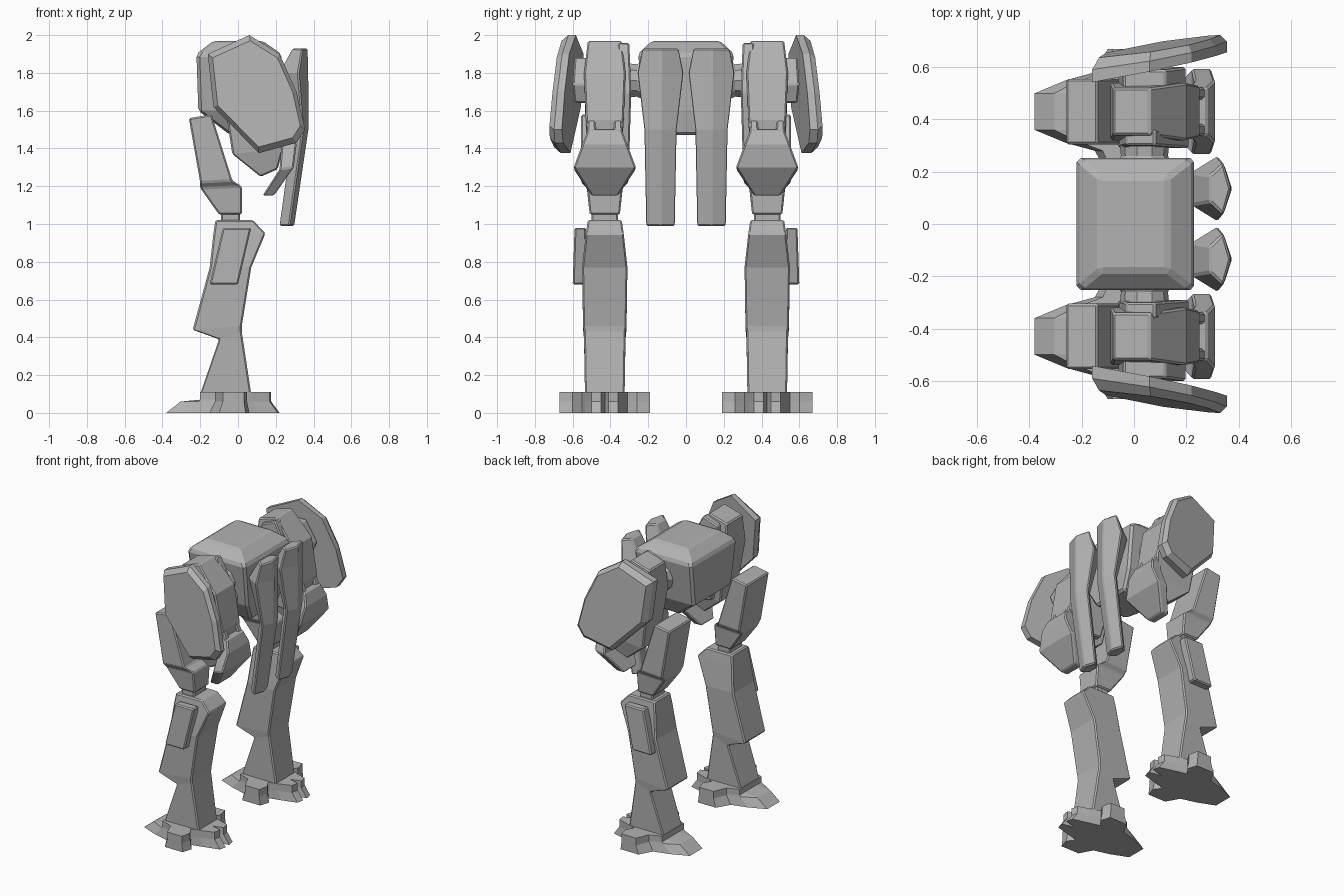
import bpy
import bmesh
from math import cos, sin, pi

cube = bpy.data.objects.get("Cube")
if cube:
    bpy.data.objects.remove(cube, do_unlink=True)

GREY = (.45, .45, .45, 1)
LEG = .43  # sideways distance from the middle to each leg's centre line

grey = bpy.data.materials.new("armour grey")
grey.use_nodes = True
grey.diffuse_color = GREY
grey.node_tree.nodes["Principled BSDF"].inputs["Base Color"].default_value = GREY


def loft(name, rings, bevel=0.0, mirror=True):
    """Skin closed rings of points, cap both ends, bevel and mirror sideways."""
    bm = bmesh.new()
    loops = [[bm.verts.new(point) for point in ring] for ring in rings]
    for low, high in zip(loops, loops[1:]):
        for i in range(len(low)):
            bm.faces.new((low[i - 1], low[i], high[i], high[i - 1]))
    bm.faces.new(loops[0])
    bm.faces.new(loops[-1])
    bmesh.ops.recalc_face_normals(bm, faces=bm.faces)
    mesh = bpy.data.meshes.new(name)
    bm.to_mesh(mesh)
    bm.free()
    mesh.materials.append(grey)
    part = bpy.data.objects.new(name, mesh)
    bpy.context.collection.objects.link(part)
    if bevel:
        edges = part.modifiers.new("edge bevel", 'BEVEL')
        edges.width = bevel
        edges.segments = 1
        edges.limit_method = 'ANGLE'
    if mirror:
        other_side = part.modifiers.new("other side", 'MIRROR')
        other_side.use_axis = (False, True, False)
        other_side.use_mirror_merge = False


def spar(name, rows, middle=LEG, bevel=.008, mirror=True):
    """Boxy limb; each row is back x, back z, front x, front z, half width."""
    rings = []
    for back_x, back_z, front_x, front_z, half in rows:
        inner, outer = middle - half, middle + half
        rings.append([(back_x, inner, back_z), (front_x, inner, front_z),
                      (front_x, outer, front_z), (back_x, outer, back_z)])
    loft(name, rings, bevel, mirror)


# Torso
spar("torso", [(-.04, 1.47, .2, 1.47, .14), (-.21, 1.6, .22, 1.6, .21),
               (-.22, 1.9, .23, 1.9, .255), (-.13, 1.97, .13, 1.97, .18)],
     middle=0, bevel=.015, mirror=False)


# Long chest plates with a shallow keel down the front
def keel_ring(z, back, front, half):
    middle = .135
    shoulder = back + (front - back) * .65
    return [(back, middle - half / 2, z), (back, middle + half / 2, z),
            (shoulder, middle + half, z), (front, middle, z),
            (shoulder, middle - half, z)]


loft("chest_plate", [keel_ring(.99, .22, .3, .08), keel_ring(1.5, .29, .375, .09),
                     keel_ring(1.8, .22, .375, .125), keel_ring(1.93, .29, .37, .1)],
     bevel=.008)


# Hip joint: a waisted drum lying sideways
def drum_ring(y, radius, sides=10):
    turns = [2 * pi * i / sides for i in range(sides)]
    return [(.04 + radius * cos(turn), y, 1.76 + radius * sin(turn)) for turn in turns]


loft("hip_joint", [drum_ring(.2, .12), drum_ring(.26, .09), drum_ring(.36, .1)])

# Thigh with inner flange and shield mount
spar("thigh", [(.12, 1.25, .21, 1.29, .06), (-.03, 1.37, .24, 1.4, .09),
               (-.05, 1.5, .25, 1.55, .1), (-.09, 1.75, .2, 1.8, .11),
               (-.08, 1.93, .06, 1.97, .09)])
spar("thigh_flange", [(.02, 1.38, .17, 1.36, .03), (-.06, 1.7, .21, 1.7, .04),
                      (-.03, 1.92, .08, 1.96, .03)], middle=.33)
spar("shield_mount", [(0, 1.66, .16, 1.64, .04), (-.06, 1.74, .2, 1.74, .05),
                      (-.04, 1.88, .12, 1.88, .04)], middle=.55)

# Leaning hip shield
outline = [(.06, 2), (.22, 1.9), (.31, 1.7), (.355, 1.5), (.31, 1.43),
           (.11, 1.375), (-.13, 1.62), (-.16, 1.9)]


def shield_ring(scale, offset, sweep, lean):
    """Outline scaled about its middle, on a plane that sweeps and leans outwards."""
    ring = []
    for x, z in outline:
        across, up = (x - .1) * scale, (z - 1.7) * scale
        ring.append((.1 + across, offset + sweep * across - lean * up, 1.7 + up))
    return ring


loft("hip_shield", [shield_ring(1, .6, .2, .03), shield_ring(1, .645, .17, .05),
                    shield_ring(.9, .68, .14, .06)])

# Knee armour and its prongs
spar("knee_armour", [(.13, 1.15, .19, 1.15, .07), (.22, 1.29, .295, 1.3, .165),
                     (.23, 1.42, .31, 1.42, .12), (.21, 1.5, .28, 1.5, .09)])
for side, offset in (("inner", -.07), ("outer", .07)):
    spar(side + "_knee_prong", [(.2, 1.47, .28, 1.47, .025),
                                (.2, 1.55, .25, 1.55, .02)], middle=LEG + offset)

# Rear lower thigh and knee pivot
spar("rear_thigh", [(-.1, 1.05, .02, 1.05, .08), (-.2, 1.19, .02, 1.2, .095),
                    (-.2, 1.22, -.03, 1.23, .125), (-.26, 1.56, -.14, 1.58, .125)])
spar("knee_pivot", [(-.09, 1, .01, 1, .07), (-.09, 1.06, .01, 1.06, .07)])

# Shin and side panel
spar("shin", [(-.2, .1, .07, .1, .105), (-.1, .39, .02, .43, .11),
              (-.24, .44, .02, .46, .115), (-.15, .77, .07, .77, .12),
              (-.13, .95, .145, .95, .1), (-.12, 1.02, .08, 1.02, .09)])
spar("shin_panel", [(-.15, .68, 0, .68, .04), (-.08, .98, .07, .98, .03)], middle=.56)

# Clawed foot: heel, side claws and split front toe, mirrored about the leg line
half_sole = [(-.38, .07), (-.26, .12), (-.15, .15), (-.1, .24), (.04, .24),
             (.06, .17), (.02, .12), (.1, .1), (.21, .07), (.22, .02)]
sole = [(x, LEG + side) for x, side in half_sole] + [(.13, LEG)]
sole += [(x, LEG - side) for x, side in reversed(half_sole)]


def foot_ring(z, scale, heel):
    return [(max(heel, x * scale), y, z) for x, y in sole]


loft("foot", [foot_ring(0, 1, -1), foot_ring(.06, .8, -1),
              foot_ring(.07, .8, -.2), foot_ring(.11, .8, -.2)])
